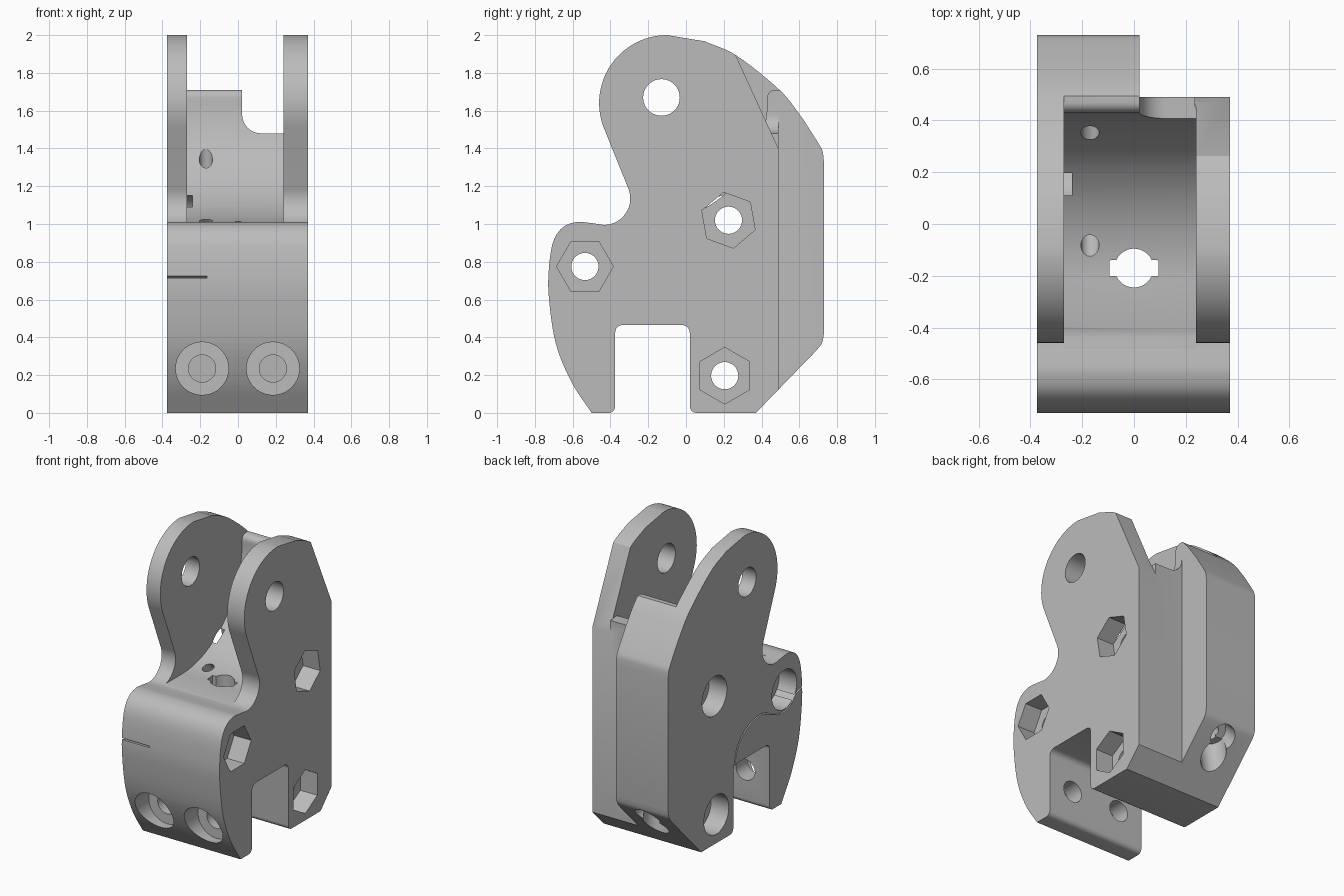
import bpy, bmesh
from math import cos, sin, radians, pi
from mathutils import Vector

if "Cube" in bpy.data.objects:
    bpy.data.objects.remove(bpy.data.objects["Cube"])

grey = bpy.data.materials.new("plain_grey")
grey.use_nodes = True
grey.diffuse_color = (0.5, 0.5, 0.5, 1)
grey.node_tree.nodes["Principled BSDF"].inputs["Base Color"].default_value = (0.5, 0.5, 0.5, 1)


def arc(cx, cy, r, a, b, n=12):
    return [(cx + r * cos(radians(a + (b - a) * i / n)),
             cy + r * sin(radians(a + (b - a) * i / n))) for i in range(n + 1)]


def spline(pts, n=6):
    """Smooth curve through the points."""
    p = [Vector(q) for q in pts]
    p = [2 * p[0] - p[1]] + p + [2 * p[-1] - p[-2]]
    out = []
    for a, b, c, d in zip(p, p[1:], p[2:], p[3:]):
        for i in range(n):
            t = i / n
            out.append(tuple(0.5 * (2 * b + (c - a) * t + (2 * a - 5 * b + 4 * c - d) * t * t
                                    + (3 * b - a - 3 * c + d) * t ** 3)))
    return out + [tuple(pts[-1])]


def finish(bm, name, cutter=True):
    bmesh.ops.recalc_face_normals(bm, faces=bm.faces)
    mesh = bpy.data.meshes.new(name)
    bm.to_mesh(mesh)
    bm.free()
    mesh.materials.append(grey)
    ob = bpy.data.objects.new(name, mesh)
    bpy.context.collection.objects.link(ob)
    ob.hide_render = cutter
    return ob


def prism(name, pts, axis, a, b, cutter=True):
    """Extrude a 2D profile along an axis from a to b."""
    place = {"x": lambda u, v, w: (w, u, v),
             "y": lambda u, v, w: (u, w, v),
             "z": lambda u, v, w: (u, v, w)}[axis]
    bm = bmesh.new()
    lo = [bm.verts.new(place(u, v, a)) for u, v in pts]
    hi = [bm.verts.new(place(u, v, b)) for u, v in pts]
    bm.faces.new(lo)
    bm.faces.new(hi)
    for i in range(len(pts)):
        j = (i + 1) % len(pts)
        bm.faces.new((lo[i], lo[j], hi[j], hi[i]))
    return finish(bm, name, cutter)


def rod(name, start, end, r1, r2):
    """Straight or tapered round cutter between two points."""
    start, end = Vector(start), Vector(end)
    bm = bmesh.new()
    bmesh.ops.create_cone(bm, cap_ends=True, segments=40, radius1=r1, radius2=r2,
                          depth=(end - start).length)
    ob = finish(bm, name)
    turn = (end - start).to_track_quat("Z", "Y").to_matrix().to_4x4()
    turn.translation = (start + end) / 2
    ob.data.transform(turn)
    return ob


# Side outline of the body with the notch in its underside
outline = [(-0.5, 0)] + arc(-0.41, 0.035, 0.035, -90, 0, 6)
outline += arc(-0.335, 0.425, 0.04, 180, 90, 6) + arc(-0.02, 0.425, 0.04, 90, 0, 6)
outline += arc(0.055, 0.035, 0.035, 180, 270, 6) + [(0.37, 0)]
outline += spline([(0.69, 0.33), (0.72, 0.37), (0.73, 0.42)], 4)
outline += spline([(0.73, 1.33), (0.723, 1.385), (0.70, 1.43)], 4)
outline += spline([(0.62, 1.555), (0.5, 1.705), (0.27, 1.89), (0.1, 1.967)])
outline += arc(-0.1, 1.64, 0.36, 90, 200, 24)
outline += arc(-0.435, 1.135, 0.14, 20, -90, 14)
outline += spline([(-0.5, 1.005), (-0.58, 1.01), (-0.655, 0.98), (-0.705, 0.9), (-0.727, 0.75),
                   (-0.725, 0.6), (-0.69, 0.37), (-0.61, 0.17), (-0.5, 0)])[:-1]
body = prism("body", outline, "x", -0.375, 0.37, False)

# Curved pocket between the cheeks
pocket = [(-0.48, 1.0)] + arc(-0.22, 1.65, 0.65, -90, 0, 36)
pocket += arc(0.47, 1.67, 0.04, 180, 90, 6) + [(0.9, 1.71), (0.9, 2.2), (-0.48, 2.2)]
cutters = [prism("pocket_cutter", pocket, "x", -0.27, 0.24)]

# Cut-back rear on one side, sloped cheek and lowered back wall
cutters.append(prism("rear_step_cutter", [(0.49, -0.1), (0.9, -0.1), (0.9, 2.2), (0.49, 2.2)],
                     "x", 0.022, 0.5))
cutters.append(prism("cheek_slope_cutter", [(0.535, 1.3), (0.9, 1.3), (0.9, 2.2), (0.123, 2.2)],
                     "x", 0.235, 0.5))
notch = [(0.022, 2.2)] + arc(0.122, 1.58, 0.1, 180, 270) + [(0.24, 1.48), (0.24, 2.2)]
cutters.append(prism("wall_notch_cutter", notch, "y", 0.3, 0.7))

# Pivot hole, and bolt holes with a hex seat on one side and a round seat on the other
cutters.append(rod("pivot_cutter", (-0.5, -0.13, 1.67), (0.5, -0.13, 1.67), 0.097, 0.097))
for i, (y, z, tilt) in enumerate([(0.225, 1.02, 40), (-0.535, 0.775, 0), (0.205, 0.197, 30)]):
    if i == 0:
        tilt = -20 + 120
    cutters.append(rod(f"bolt_cutter_{i}", (-0.5, y, z), (0.5, y, z), 0.072, 0.072))
    cutters.append(rod(f"bolt_head_cutter_{i}", (-0.5, y, z), (-0.24, y, z), 0.135, 0.135))
    cutters.append(prism(f"nut_cutter_{i}", arc(y, z, 0.15, tilt, tilt + 360, 6)[:-1],
                         "x", 0.24, 0.5))

# Front screw holes with counterbores
for i, x in enumerate((-0.19, 0.185)):
    cutters.append(rod(f"screw_cutter_{i}", (x, -0.9, 0.235), (x, -0.2, 0.235), 0.072, 0.072))
    cutters.append(rod(f"screw_head_cutter_{i}", (x, -0.9, 0.235), (x, -0.5, 0.235), 0.14, 0.14))

# Keyed opening from the pocket floor down to the notch
key = arc(0, -0.17, 0.075, 24, 156) + [(-0.095, -0.14), (-0.095, -0.2)]
key += arc(0, -0.17, 0.075, 204, 336) + [(0.095, -0.2), (0.095, -0.14)]
cutters.append(prism("keyed_opening_cutter", key, "z", 0.3, 1.3))

# Slanted bores from the rear up to the pocket
for i, (low, high) in enumerate([((0.85, 0.12), (-0.15, 1.08)), ((0.62, -0.06), (0.33, 1.46))]):
    a, b = Vector((-0.17, *low)), Vector((-0.17, *high))
    cutters.append(rod(f"bore_cutter_{i}", a, b, 0.035, 0.035))
    cutters.append(rod(f"bore_seat_cutter_{i}", a, a.lerp(b, 0.28), 0.085, 0.085))

# Thin relief slit around the lower front
edge = spline([(0.01, 0.44), (-0.03, 0.57), (-0.13, 0.66), (-0.28, 0.695), (-0.41, 0.65),
               (-0.5, 0.62), (-0.6, 0.64), (-0.67, 0.7), (-0.78, 0.72)])
slit = edge + [(y + 0.006, z + 0.01) for y, z in reversed(edge)]
cutters.append(prism("slit_cutter", slit, "x", -0.5, -0.165))

# Apply the cuts, then remove the helpers
for c in cutters:
    mod = body.modifiers.new(c.name, "BOOLEAN")
    mod.operation = "DIFFERENCE"
    mod.solver = "EXACT"
    mod.object = c
bpy.context.view_layer.objects.active = body
body.select_set(True)
for c in cutters:
    bpy.ops.object.modifier_apply(modifier=c.name)
    bpy.data.objects.remove(c)
bpy.ops.object.shade_smooth_by_angle(angle=pi / 6)
